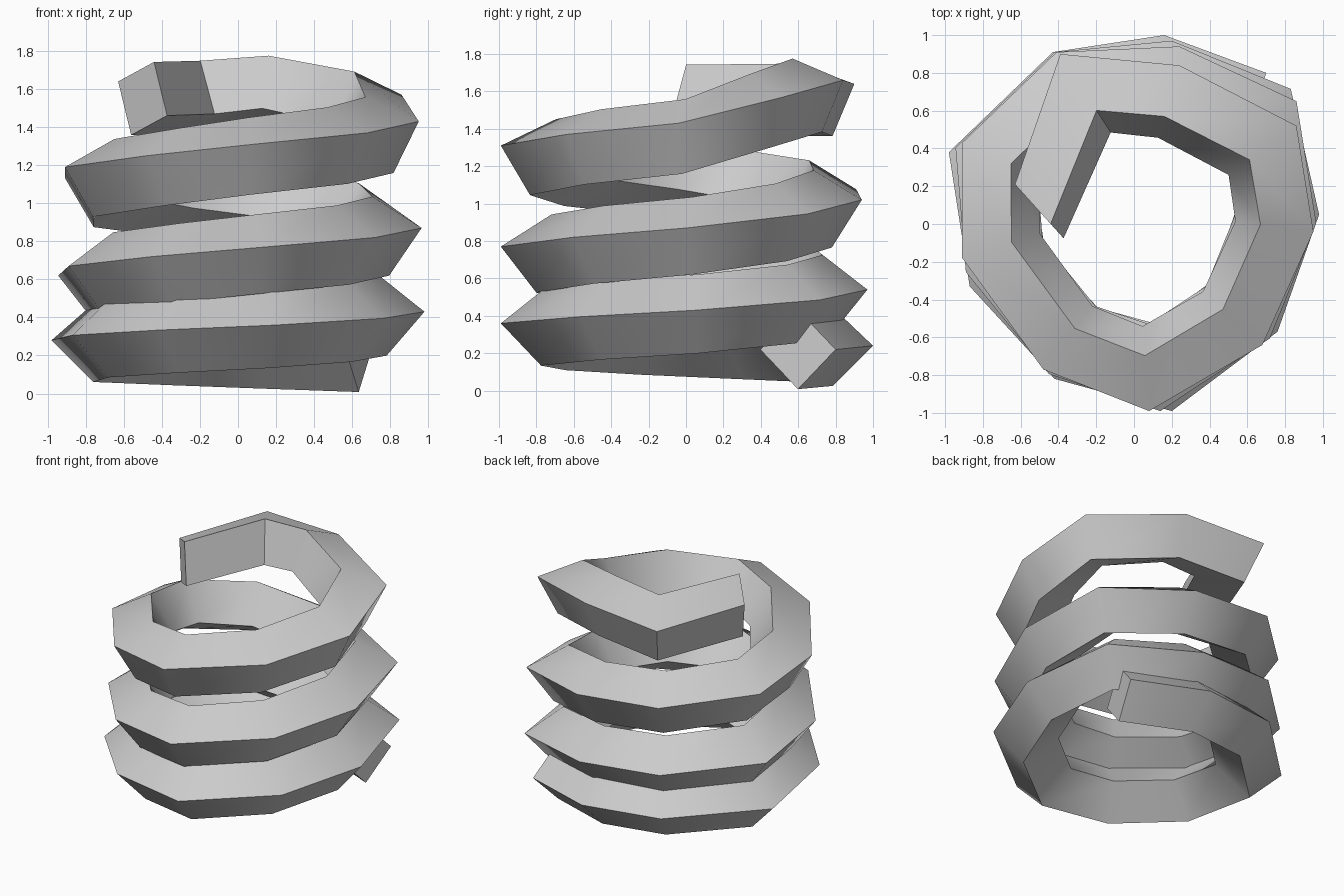
import bpy, bmesh, math
from mathutils import Vector

if "Cube" in bpy.data.objects:
    bpy.data.objects.remove(bpy.data.objects["Cube"])

# Outer ridge of the coil seen from above: nine corners per turn, first and third turn
LOW = [(.80, .78), (.16, 1.0), (-.43, .91), (-.98, .38), (-.87, -.33),
       (-.42, -.82), (.20, -.99), (.76, -.57), (.98, .05)]
HIGH = [(.86, .65), (.24, .94), (-.41, .91), (-.91, .43), (-.91, -.18),
        (-.48, -.77), (.08, -.99), (.68, -.64), (.95, -.04)]
TAIL = [(.86, .52), (.24, .84), (-.39, .90), (-.63, .21)]
# Height of the ridge and upward roll of the square section, keyed by ring number
HEIGHT = [(0, .22), (3, .28), (6, .36), (8, .43), (10, .54), (12, .62), (15, .77),
          (17, .87), (19, 1.02), (22, 1.19), (24, 1.31), (26, 1.43), (27, 1.57),
          (28, 1.66), (29, 1.64), (30, 1.64)]
ROLL = [(0, 0), (6, 4), (15, 10), (24, 17), (30, 25)]
HALF_DIAG = .212


def sample(keys, i):
    for (a, u), (b, v) in zip(keys, keys[1:]):
        if a <= i <= b:
            return u + (v - u) * (i - a) / (b - a)


# Full ridge path
path = []
for turn in range(3):
    for a, b in zip(LOW, HIGH):
        path.append(Vector(a).lerp(Vector(b), turn / 2))
path += [Vector(p) for p in TAIL]
path[0] = Vector((.70, .80))
last = len(path) - 1

bm = bmesh.new()
rings = []
for i, p in enumerate(path):
    # Outward direction halfway between the neighbouring segments, mitred
    if i == 0 or i == last:
        ang = math.radians(72 if i == 0 else 132)
        out, mitre = Vector((math.cos(ang), math.sin(ang))), 1
    else:
        d0 = (p - path[i - 1]).normalized()
        d1 = (path[i + 1] - p).normalized()
        t = (d0 + d1).normalized()
        out, mitre = Vector((t.y, -t.x)), 1 / t.dot(d0)
    roll = math.radians(sample(ROLL, i))
    r = HALF_DIAG * mitre
    mid = p - out * r * math.cos(roll)
    z = sample(HEIGHT, i) - HALF_DIAG * math.sin(roll)
    ring = []
    for k in range(4):
        a = roll + k * math.pi / 2
        q = mid + out * r * math.cos(a)
        ring.append(bm.verts.new((q.x, q.y, max(0, z + HALF_DIAG * math.sin(a)))))
    rings.append(ring)

# Skin the rings and cap both ends
for a, b in zip(rings, rings[1:]):
    for k in range(4):
        n = (k + 1) % 4
        bm.faces.new((a[k], a[n], b[n], b[k]))
bm.faces.new(rings[0])
bm.faces.new(rings[-1])
bmesh.ops.recalc_face_normals(bm, faces=bm.faces)

mesh = bpy.data.meshes.new("coil_spring")
bm.to_mesh(mesh)
bm.free()
coil = bpy.data.objects.new("coil_spring", mesh)
bpy.context.collection.objects.link(coil)
bpy.context.view_layer.objects.active = coil
coil.select_set(True)
bpy.ops.object.shade_smooth_by_angle(angle=math.radians(50))
